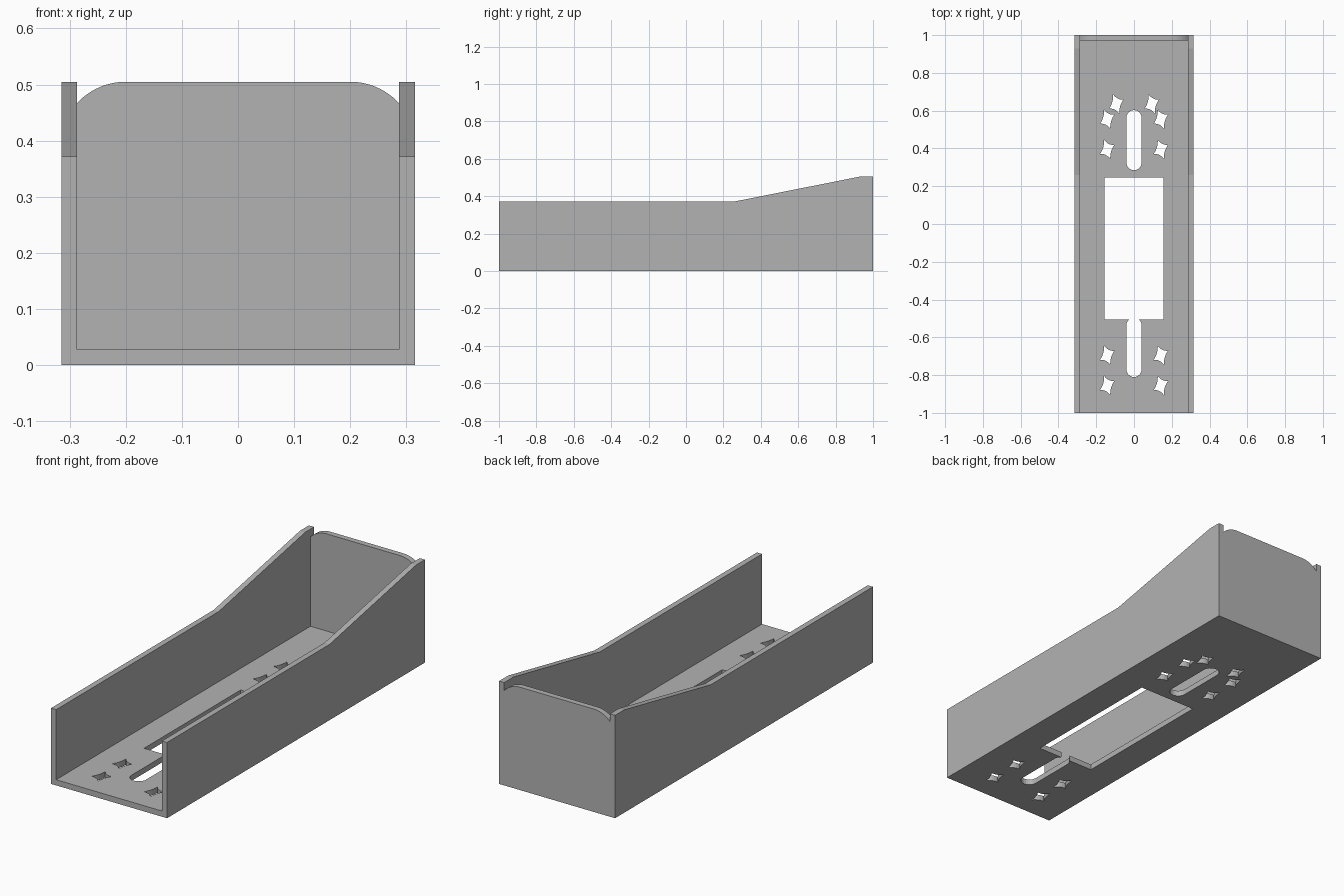
import bpy
from math import sin, cos, pi, radians
from mathutils import Matrix, Vector

cube = bpy.data.objects.get("Cube")
if cube:
    bpy.data.objects.remove(cube, do_unlink=True)

grey = bpy.data.materials.new("plain grey")
grey.use_nodes = True
colour = (0.45, 0.45, 0.45, 1)
grey.diffuse_color = colour
grey.node_tree.nodes["Principled BSDF"].inputs["Base Color"].default_value = colour

HALF_W, T, TOP = 0.315, 0.028, 0.505
INNER = HALF_W - T


def arc(cx, cy, r, start, end, steps=12):
    angles = [radians(start + (end - start) * i / steps) for i in range(steps + 1)]
    return [(cx + r * cos(a), cy + r * sin(a)) for a in angles]


def rect(x, y0, y1):
    return [(-x, y0), (x, y0), (x, y1), (-x, y1)]


def plate(name, loops, matrix):
    """Sheet of thickness T from an outline followed by its holes."""
    curve = bpy.data.curves.new(name, "CURVE")
    curve.dimensions = "2D"
    curve.fill_mode = "BOTH"
    curve.extrude = T / 2
    for loop in loops:
        spline = curve.splines.new("POLY")
        spline.points.add(len(loop) - 1)
        for point, (x, y) in zip(spline.points, loop):
            point.co = (x, y, 0, 1)
        spline.use_cyclic_u = True
    obj = bpy.data.objects.new(name, curve)
    bpy.context.collection.objects.link(obj)
    bpy.ops.object.select_all(action="DESELECT")
    obj.select_set(True)
    bpy.context.view_layer.objects.active = obj
    bpy.ops.object.convert(target="MESH")
    obj = bpy.context.object
    obj.data.transform(matrix)
    obj.data.materials.clear()
    obj.data.materials.append(grey)
    for face in obj.data.polygons:
        face.use_smooth = False
    return obj


def star(cx, cy):
    """Skewed four-pointed hole with concave sides."""
    a, b = Vector((0.012, 0.052)), Vector((0.038, -0.026))
    a, b = Vector((0.018, 0.05)), Vector((0.038, -0.022))
    a, b = Vector((-0.016, 0.05)), Vector((0.038, 0.024))
    tips = [a, b, -a, -b]
    points = []
    for p, q in zip(tips, tips[1:] + tips[:1]):
        middle = (p + q) * 0.28
        for i in range(6):
            t = i / 6
            v = p * (1 - t) ** 2 + middle * 2 * t * (1 - t) + q * t * t
            points.append((cx + v.x, cy + v.y))
    return points


# Floor with mounting holes, slot and keyhole-shaped window
SLOT = 0.04
slot = arc(0, 0.325, SLOT, 180, 360) + arc(0, 0.563, SLOT, 0, 180)
window = (arc(0, -0.77, SLOT, 180, 360) + arc(0, -0.536, SLOT, 0, 51, 5)
          + [(0.157, -0.505), (0.157, 0.245), (-0.157, 0.245), (-0.157, -0.505)]
          + arc(0, -0.536, SLOT, 129, 180, 5))
stars = [star(side * x, y) for side in (-1, 1)
         for x, y in ((0.094, 0.635), (0.142, 0.555), (0.142, 0.395),
                      (0.142, -0.695), (0.142, -0.855))]
plate("floor", [rect(INNER, -1, 1 - T), slot, window] + stars,
      Matrix.Translation((0, 0, T / 2)))

# Side walls, rising towards the back
side_profile = [(-1, 0), (1, 0), (1, TOP), (0.93, TOP), (0.26, 0.372), (-1, 0.372)]
upright_yz = Matrix(((0, 0, 1, 0), (1, 0, 0, 0), (0, 1, 0, 0), (0, 0, 0, 1)))
for name, side in (("left_wall", 1), ("right_wall", -1)):
    plate(name, [side_profile],
          Matrix.Translation((side * (HALF_W - T / 2), 0, 0)) @ upright_yz)

# Back wall with rounded shoulders
R = 0.118
back = ([(-INNER, 0), (INNER, 0)] + arc(0.2, TOP - R, R, 42.5, 90)
        + arc(-0.2, TOP - R, R, 90, 137.5))
plate("back_wall", [back],
      Matrix.Translation((0, 1 - T / 2, 0)) @ Matrix.Rotation(pi / 2, 4, "X"))
